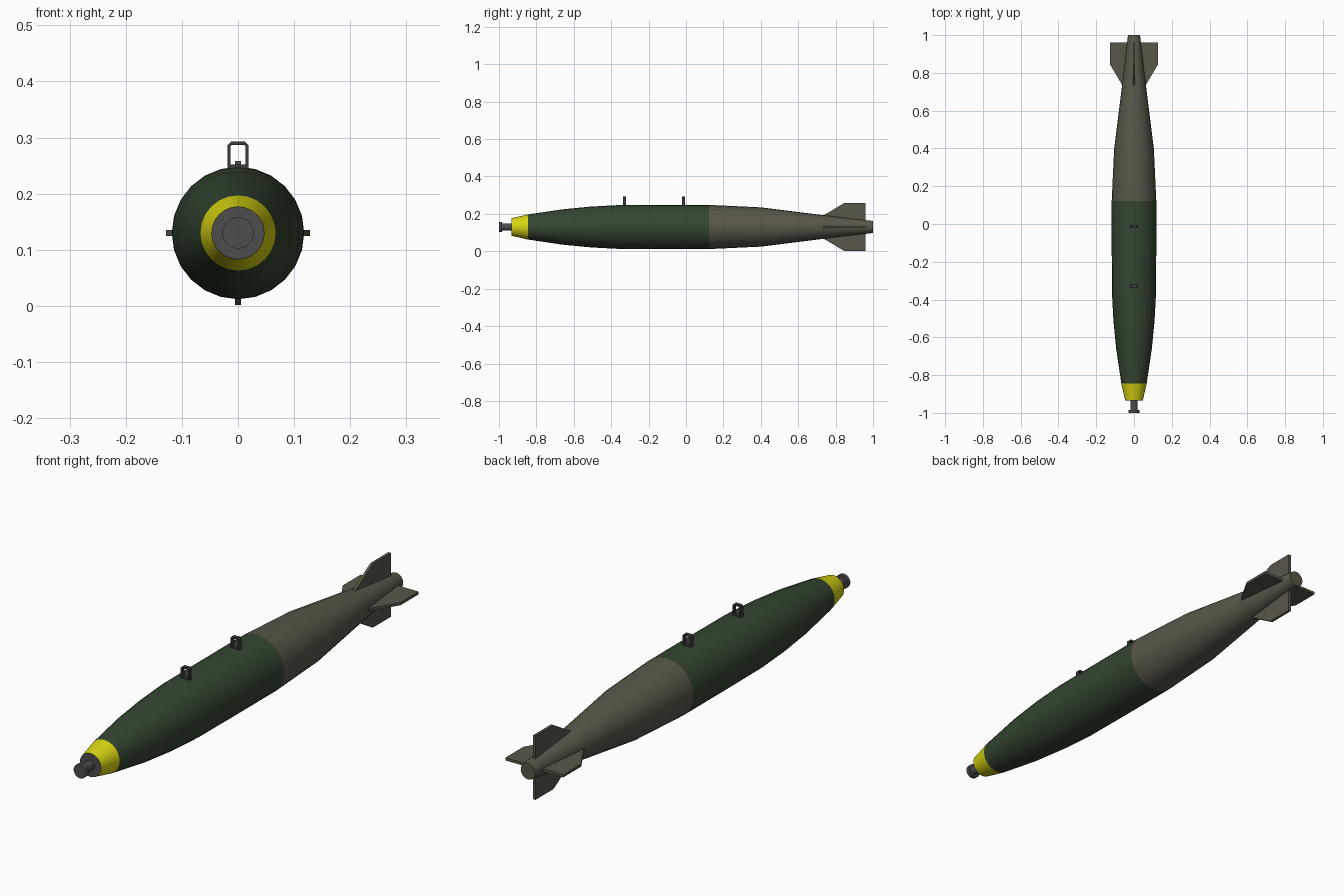
import bpy, bmesh, math
from mathutils import Matrix

if "Cube" in bpy.data.objects:
    bpy.data.objects.remove(bpy.data.objects["Cube"])

CZ = 0.13      # height of the long axis
SIDES = 24

def material(name, r, g, b):
    m = bpy.data.materials.new(name)
    m.diffuse_color = (r, g, b, 1)
    m.use_nodes = True
    m.node_tree.nodes["Principled BSDF"].inputs["Base Color"].default_value = m.diffuse_color
    return m

green = material("dark green", 0.034, 0.062, 0.030)
drab = material("olive drab", 0.100, 0.096, 0.066)
yellow = material("yellow", 0.68, 0.66, 0.006)
grey = material("dark grey", 0.075, 0.075, 0.078)
metal = material("lug metal", 0.045, 0.045, 0.045)

def finish(name, bm, mat, smooth=False):
    bmesh.ops.recalc_face_normals(bm, faces=bm.faces)
    me = bpy.data.meshes.new(name)
    bm.to_mesh(me)
    bm.free()
    me.materials.append(mat)
    ob = bpy.data.objects.new(name, me)
    bpy.context.collection.objects.link(ob)
    if smooth:
        bpy.ops.object.select_all(action='DESELECT')
        ob.select_set(True)
        bpy.context.view_layer.objects.active = ob
        bpy.ops.object.shade_smooth_by_angle(angle=math.radians(30))
    return ob

def lathe(name, profile, mat, cap_front=False, cap_back=False):
    """Turn (y, radius) stations around the long axis."""
    bm = bmesh.new()
    rings = []
    for y, r in profile:
        angles = [2 * math.pi * i / SIDES for i in range(SIDES)]
        rings.append([bm.verts.new((r * math.cos(a), y, CZ + r * math.sin(a))) for a in angles])
    for a, b in zip(rings, rings[1:]):
        for i in range(SIDES):
            j = (i + 1) % SIDES
            bm.faces.new((a[i], a[j], b[j], b[i]))
    if cap_front:
        bm.faces.new(rings[0])
    if cap_back:
        bm.faces.new(rings[-1])
    return finish(name, bm, mat, True)

def plate(bm, outline, thick):
    """Thicken a flat closed outline along a given vector, centred on it."""
    f = bm.faces.new([bm.verts.new(p) for p in outline])
    out = bmesh.ops.extrude_face_region(bm, geom=[f])
    bmesh.ops.translate(bm, vec=thick, verts=[v for v in out["geom"] if isinstance(v, bmesh.types.BMVert)])

# body sections
lathe("front_body", [(-0.845, 0.067), (-0.66, 0.0945), (-0.51, 0.109), (-0.36, 0.117), (-0.12, 0.118), (0.123, 0.118)], green)
lathe("tail_cone", [(0.123, 0.118), (0.40, 0.105), (0.74, 0.0625), (1.0, 0.032)], drab, cap_back=True)
lathe("nose_band", [(-0.933, 0.047), (-0.845, 0.067)], yellow)

# nose plate and stepped plug
lathe("nose_plate", [(-0.934, 0.047), (-0.930, 0.047)], grey, True, True)
lathe("nose_plug", [(-1.0, 0.028), (-0.984, 0.028), (-0.984, 0.019), (-0.93, 0.019)], grey, True)

# four tail fins
for k, side in enumerate(("right", "top", "left", "bottom")):
    bm = bmesh.new()
    t = 0.0055
    plate(bm, [(0.02, 0.735, -t), (0.062, 0.735, -t), (0.128, 0.846, -t),
               (0.128, 0.96, -t), (0.02, 0.96, -t)], (0, 0, 2 * t))
    bm.transform(Matrix.Translation((0, 0, CZ)) @ Matrix.Rotation(-k * math.pi / 2, 4, 'Y'))
    finish(side + "_fin", bm, drab)

# two carrying lugs: square loops with clipped top corners
def loop_outline(w, z0, z1, c):
    return [(-w, z0), (w, z0), (w, z1 - c), (w - c, z1), (-w + c, z1), (-w, z1 - c)]

for name, y in (("front_lug", -0.328), ("rear_lug", -0.013)):
    bm = bmesh.new()
    outer = loop_outline(0.0185, 0.240, 0.293, 0.006)
    inner = loop_outline(0.0130, 0.252, 0.287, 0.002)
    rows = [[bm.verts.new((x, y + dy, z)) for x, z in o]
            for o, dy in ((outer, -0.008), (outer, 0.008), (inner, 0.008), (inner, -0.008))]
    for r in range(4):
        a, b = rows[r], rows[(r + 1) % 4]
        for i in range(6):
            j = (i + 1) % 6
            bm.faces.new((a[i], a[j], b[j], b[i]))
    finish(name, bm, metal)
